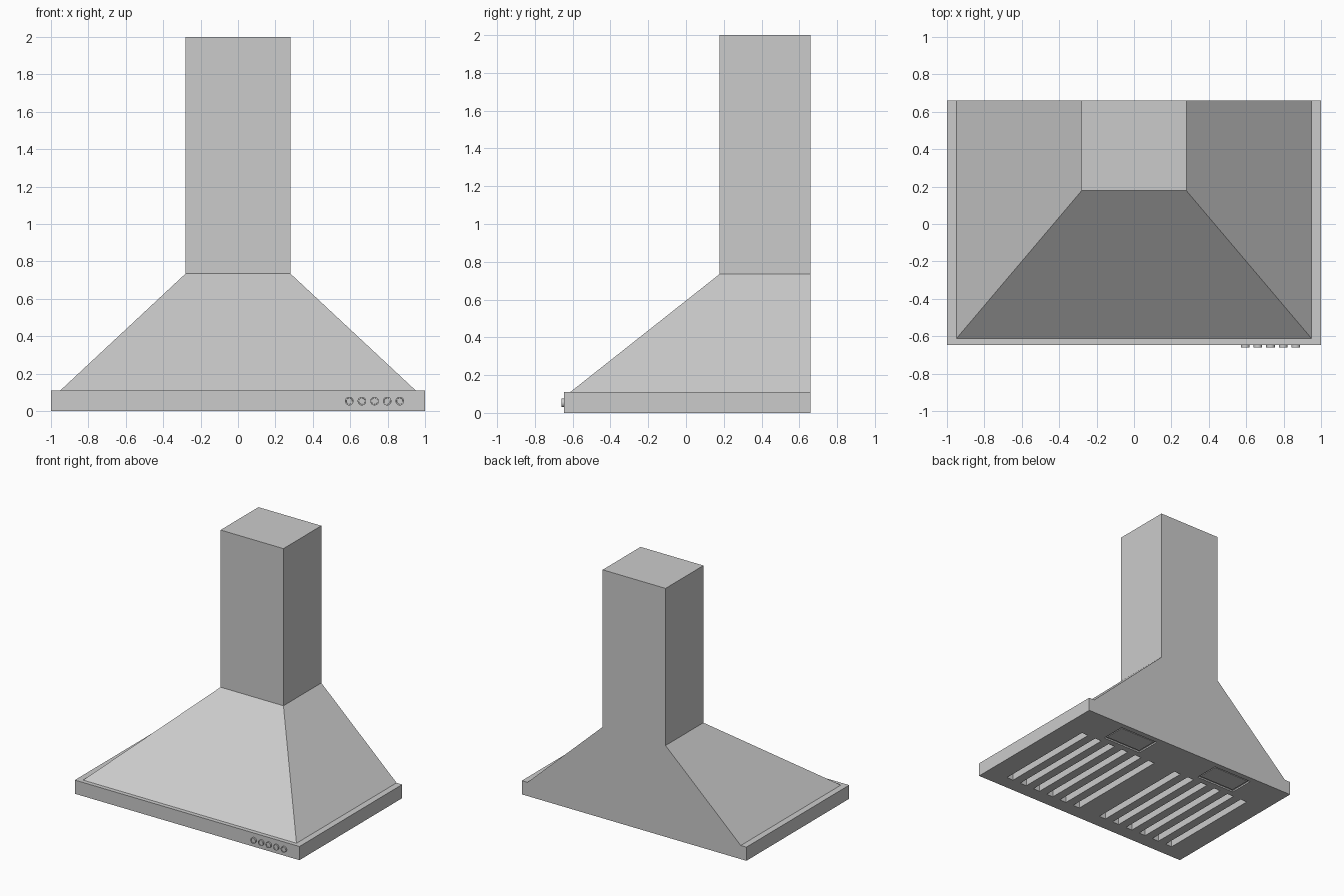
import bpy, bmesh, math
from mathutils import Matrix

if "Cube" in bpy.data.objects:
    bpy.data.objects.remove(bpy.data.objects["Cube"])


def to_object(name, bm):
    bmesh.ops.recalc_face_normals(bm, faces=bm.faces)
    mesh = bpy.data.meshes.new(name)
    bm.to_mesh(mesh)
    bm.free()
    ob = bpy.data.objects.new(name, mesh)
    bpy.context.collection.objects.link(ob)
    return ob


def add_frustum(bm, low, high, z0, z1):
    """Closed block between two rectangles (x0, x1, y0, y1)."""
    rings = []
    for (x0, x1, y0, y1), z in ((low, z0), (high, z1)):
        rings.append([bm.verts.new((x, y, z)) for x, y in
                      ((x0, y0), (x1, y0), (x1, y1), (x0, y1))])
    a, b = rings
    bm.faces.new(a[::-1])
    bm.faces.new(b)
    for i in range(4):
        j = (i + 1) % 4
        bm.faces.new((a[i], a[j], b[j], b[i]))


def frustum(name, low, high, z0, z1):
    bm = bmesh.new()
    add_frustum(bm, low, high, z0, z1)
    return to_object(name, bm)


BACK = 0.66
RIM_Z, NECK_Z = 0.11, 0.735
neck = (-0.28, 0.28, 0.178, BACK)
rim = (-1, 1, -0.647, BACK)

# main body: rim, sloped canopy, chimney
base = frustum("base_rim", rim, rim, 0, RIM_Z)
frustum("canopy", (-0.95, 0.95, -0.613, BACK), neck, RIM_Z, NECK_Z)
frustum("chimney", neck, neck, NECK_Z, 2.0)

# vent slots and light recesses cut into the underside
bm = bmesh.new()
for side in (-1, 1):
    for i in range(6):
        x = side * (0.13 + 0.132 * i)
        slot = (x - 0.03, x + 0.03, -0.53, 0.36)
        add_frustum(bm, slot, slot, -0.05, 0.07)
    x = side * 0.465
    light = (x - 0.175, x + 0.175, 0.41, 0.615)
    add_frustum(bm, light, light, -0.05, 0.012)
cutter = to_object("underside_cutter", bm)
cutter.hide_render = True
mod = base.modifiers.new("cut", 'BOOLEAN')
mod.operation = 'DIFFERENCE'
mod.solver = 'EXACT'
mod.object = cutter
bpy.context.view_layer.objects.active = base
bpy.ops.object.modifier_apply(modifier=mod.name)
bpy.data.objects.remove(cutter)

# light panels sitting inside the recesses
for side, label in ((-1, "left"), (1, "right")):
    x = side * 0.465
    panel = (x - 0.16, x + 0.16, 0.425, 0.60)
    frustum("light_panel_" + label, panel, panel, 0.006, 0.02)

# row of round control buttons with a raised rim
for i in range(5):
    bm = bmesh.new()
    place = Matrix.Translation((0.595 + 0.0675 * i, -0.652, 0.053)) @ Matrix.Rotation(math.pi / 2, 4, 'X')
    bmesh.ops.create_cone(bm, cap_ends=True, segments=24, radius1=0.023,
                          radius2=0.023, depth=0.016, matrix=place)
    bm.normal_update()
    front = [f for f in bm.faces if f.normal.y < -0.9]
    bmesh.ops.inset_region(bm, faces=front, thickness=0.006)
    bmesh.ops.inset_region(bm, faces=front, thickness=0.001, depth=-0.003)
    button = to_object(f"button_{i + 1}", bm)
    bpy.ops.object.select_all(action='DESELECT')
    button.select_set(True)
    bpy.context.view_layer.objects.active = button
    bpy.ops.object.shade_smooth_by_angle(angle=math.radians(30))
